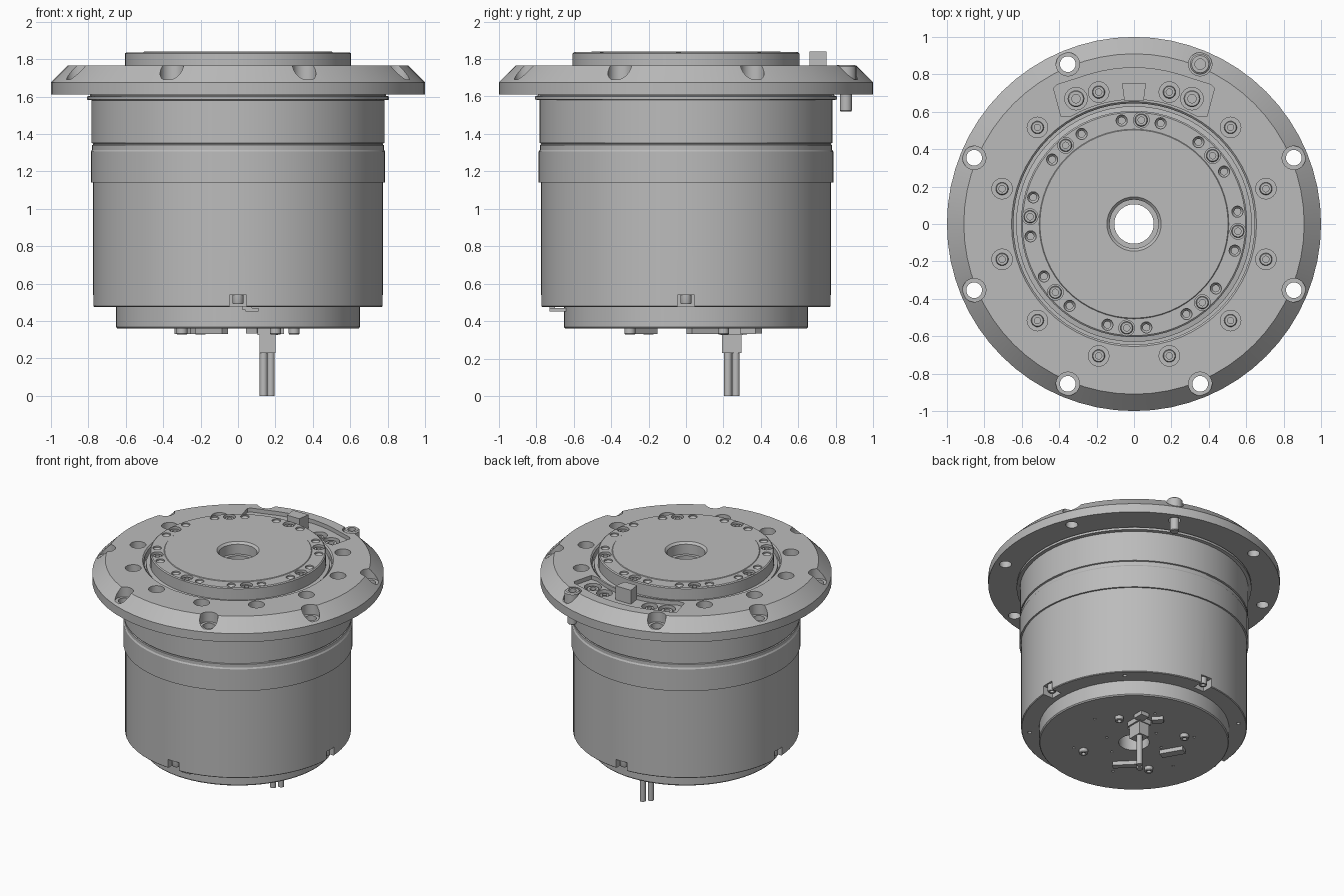
import bpy, bmesh
from math import sin, cos, pi, radians
from mathutils import Matrix, Vector

if "Cube" in bpy.data.objects:
    bpy.data.objects.remove(bpy.data.objects["Cube"])

metal = bpy.data.materials.new("grey metal")
GREY = (0.5, 0.5, 0.5, 1)
metal.use_nodes = True
metal.diffuse_color = GREY
metal.node_tree.nodes["Principled BSDF"].inputs["Base Color"].default_value = GREY


def finish(name, bm):
    bmesh.ops.remove_doubles(bm, verts=bm.verts, dist=1e-5)
    bmesh.ops.recalc_face_normals(bm, faces=bm.faces)
    me = bpy.data.meshes.new(name)
    bm.to_mesh(me)
    bm.free()
    me.materials.append(metal)
    ob = bpy.data.objects.new(name, me)
    bpy.context.collection.objects.link(ob)
    return ob


def lathe(name, profile, segs=16, spots=((0, 0),)):
    """Spin a closed (radius, z) outline round the vertical at each spot."""
    bm = bmesh.new()
    n = len(profile)
    for px, py in spots:
        rings = [[bm.verts.new((px + r * cos(2 * pi * s / segs), py + r * sin(2 * pi * s / segs), z))
                  for r, z in profile] for s in range(segs)]
        for s in range(segs):
            a, b = rings[s], rings[(s + 1) % segs]
            for i in range(n):
                j = (i + 1) % n
                if profile[i][0] + profile[j][0] > 0:
                    bm.faces.new((a[i], b[i], b[j], a[j]))
    return finish(name, bm)


def prism(name, outline, z0, z1):
    bm = bmesh.new()
    face = bm.faces.new([bm.verts.new((x, y, z0)) for x, y in outline])
    up = bmesh.ops.extrude_face_region(bm, geom=[face])["geom"]
    bmesh.ops.translate(bm, vec=(0, 0, z1 - z0),
                        verts=[v for v in up if isinstance(v, bmesh.types.BMVert)])
    return finish(name, bm)


def boxes(name, items):
    """Each item is centre, size and turn about z in degrees."""
    bm = bmesh.new()
    for centre, size, turn in items:
        m = (Matrix.Translation(centre) @ Matrix.Rotation(radians(turn), 4, 'Z')
             @ Matrix.Diagonal((*size, 1)))
        bmesh.ops.create_cube(bm, size=1, matrix=m)
    return finish(name, bm)


def cut(target, cutter):
    mod = target.modifiers.new("cut", 'BOOLEAN')
    mod.object, mod.operation, mod.solver = cutter, 'DIFFERENCE', 'EXACT'
    bpy.ops.object.select_all(action='DESELECT')
    bpy.context.view_layer.objects.active = target
    target.select_set(True)
    bpy.ops.object.modifier_apply(modifier=mod.name)
    bpy.data.objects.remove(cutter)


def polar(r, deg):
    return (r * cos(radians(deg)), r * sin(radians(deg)))


def ring(r, count, start):
    return [polar(r, start + 360 * k / count) for k in range(count)]


def drum(r, z0, z1):
    return [(0, z0), (r, z0), (r, z1), (0, z1)]


def screws(name, spots, r, z, h):
    """Socket screw heads, with the open end facing the sign of h."""
    return lathe(name, [(0, z), (r, z), (r, z + h * .85), (r * .88, z + h), (r * .5, z + h),
                        (r * .5, z + h * .4), (0, z + h * .4)], 18, spots)


TOP, BASE = 1.765, 0.36

# Housing: end cap, main shell, upper bands, lip and mounting flange
housing = lathe("housing", [
    (.105, BASE), (.645, BASE), (.652, BASE + .008), (.652, .475), (.77, .475), (.775, .48),
    (.775, 1.14), (.787, 1.14), (.787, 1.305), (.781, 1.315), (.781, 1.34), (.774, 1.343),
    (.774, 1.349), (.783, 1.352), (.783, 1.58), (.806, 1.583), (.806, 1.6), (.79, 1.605),
    (.79, 1.61), (1, 1.61), (1, 1.675), (.91, TOP), (.655, TOP), (.645, TOP - .01),
    (.645, 1.71), (.105, 1.71)], 64)

# Recess in the flange at the back
arc_out = [polar(.835, a) for a in range(70, 111, 4)]
arc_in = [polar(.668, a) for a in range(120, 59, -4)]
pocket = [(.39, .575), (.43, .725), (.41, .745)] + arc_out + [(-.41, .745), (-.43, .725), (-.39, .575)] + arc_in
cut(housing, prism("pocket_cutter", pocket, TOP - .03, TOP + .1))

# Flange holes: rim mounting holes, screw counterbores and the two ports in the recess
rim = ring(.925, 8, 22.5)
inner = ring(.73, 12, 15)
ports = [(-.31, .67), (.31, .67)]
cut(housing, lathe("rim_cutter", [(0, 1.55), (.042, 1.55), (.042, 1.69), (.063, 1.69),
                                  (.063, 1.9), (0, 1.9)], 24, rim))
cut(housing, lathe("counterbore_cutter", drum(.055, 1.69, 1.9), 24, inner))
cut(housing, lathe("port_cutter", drum(.06, 1.68, 1.9), 24, ports))
screws("flange_screws", inner, .034, 1.688, .035)
screws("port_screws", ports, .045, 1.678, .045)

# Notches round the lower edge, each holding a screw, plus small holes between
cut(housing, boxes("notch_cutter", [((*polar(.755, a), .495), (.13, .09, .09), a)
                                    for a in range(0, 360, 90)]))
cut(housing, lathe("edge_hole_cutter", drum(.014, .4, .52), 12, ring(.72, 4, 45)))
screws("notch_screws", ring(.735, 4, 0), .03, .545, -.055)

# Output rotor with stepped bore
rotor = lathe("output_rotor", [
    (.105, 1.705), (.63, 1.705), (.63, 1.74), (.605, 1.745), (.605, 1.83), (.597, 1.836),
    (.507, 1.836), (.503, 1.84), (.145, 1.84), (.13, 1.825), (.13, 1.75), (.105, 1.75)], 64)
middles = ring(.557, 8, -4)
sides = ring(.557, 8, 6.8) + ring(.557, 8, -14.8)
cut(rotor, lathe("middle_cutter", drum(.042, 1.79, 1.9), 20, middles))
cut(rotor, lathe("side_cutter", [(0, 1.77), (.018, 1.77), (.018, 1.81), (.03, 1.826),
                                 (.03, 1.9), (0, 1.9)], 16, sides))
screws("rotor_screws", middles, .034, 1.788, .036)

# Locating pin through one rim hole
lathe("locating_pin", [(0, 1.52), (.028, 1.52), (.032, 1.525), (.032, 1.69), (.055, 1.69),
                       (.055, 1.76), (.046, 1.768), (.028, 1.768), (.028, 1.73), (0, 1.73)],
      24, [polar(.925, 67.5)])

# Sensor block in the recess
prism("sensor_block", [(-.052, .66), (.052, .66), (.064, .75), (-.064, .75)], TOP - .035, 1.84)

# Underside: cap screws, sockets and pin holes
screws("cap_screws", [(.3, .2), (-.2, .3), (-.3, -.2), (.2, -.3)], .03, BASE + .001, -.032)
cut(housing, lathe("pin_hole_cutter", drum(.01, .3, .39), 10, ring(.2, 6, 100) + ring(.42, 6, 10)))
boxes("underside_sockets", [
    ((-.14, -.24, .348), (.2, .045, .035), -45), ((-.27, .09, .348), (.17, .06, .035), 120),
    ((.21, .33, .348), (.07, .08, .035), 0), ((.09, .36, .348), (.08, .05, .03), -45)])

# Cable plug and its two leads
boxes("cable_plug", [((.158, .245, .295), (.085, .105, .13), 0), ((.158, .245, .345), (.11, .12, .04), 0)])
lathe("cable_leads", drum(.021, 0, .25), 16, [(.137, .224), (.175, .266)])

# Small clip under the shell edge
boxes("edge_clip", [((.075, -.685, .46), (.07, .09, .02), 0), ((.05, -.715, .47), (.05, .03, .02), 0)])

# Smooth rounds with crisp edges
for ob in bpy.context.scene.objects:
    if ob.type == 'MESH':
        bpy.ops.object.select_all(action='DESELECT')
        ob.select_set(True)
        bpy.context.view_layer.objects.active = ob
        bpy.ops.object.shade_smooth_by_angle(angle=radians(30))
